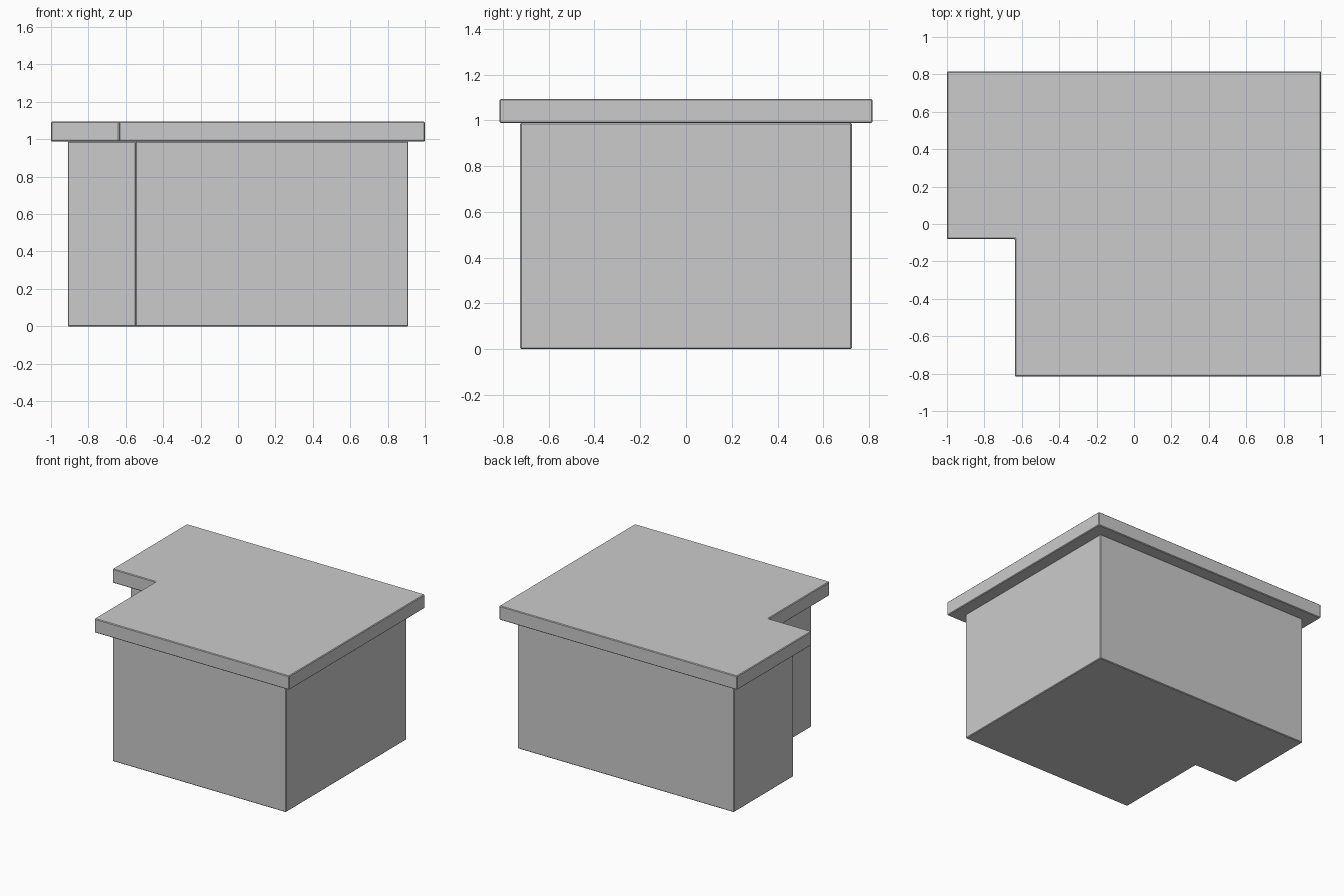
import bpy, bmesh

if "Cube" in bpy.data.objects:
    bpy.data.objects.remove(bpy.data.objects["Cube"])


def notched_block(name, half_x, half_y, notch_x, notch_y, z0, z1, bevel=0.005):
    """Extrude a rectangle with its front-left corner cut away."""
    outline = [(notch_x, -half_y), (half_x, -half_y), (half_x, half_y),
               (-half_x, half_y), (-half_x, notch_y), (notch_x, notch_y)]
    bm = bmesh.new()
    base = bm.faces.new([bm.verts.new((x, y, z0)) for x, y in outline])
    top = bmesh.ops.extrude_face_region(bm, geom=[base])["geom"]
    bmesh.ops.translate(bm, vec=(0, 0, z1 - z0),
                        verts=[v for v in top if isinstance(v, bmesh.types.BMVert)])
    bmesh.ops.recalc_face_normals(bm, faces=bm.faces)
    mesh = bpy.data.meshes.new(name)
    bm.to_mesh(mesh)
    bm.free()
    obj = bpy.data.objects.new(name, mesh)
    bpy.context.collection.objects.link(obj)
    # Fine chamfer on the edges
    mod = obj.modifiers.new("edge_chamfer", 'BEVEL')
    mod.width = bevel
    mod.segments = 1
    return obj


# Sizes of the slab and how far it overhangs the body
HALF_X, HALF_Y = 1.0, 0.815
NOTCH_X, NOTCH_Y = -0.637, -0.08
OVERHANG = 0.09
BODY_TOP, SLAB_TOP = 0.988, 1.094

# Body
notched_block("body", HALF_X - OVERHANG, HALF_Y - OVERHANG,
              NOTCH_X + OVERHANG, NOTCH_Y + OVERHANG, 0.0, BODY_TOP)

# Overhanging top slab
notched_block("top_slab", HALF_X, HALF_Y, NOTCH_X, NOTCH_Y, BODY_TOP, SLAB_TOP)
